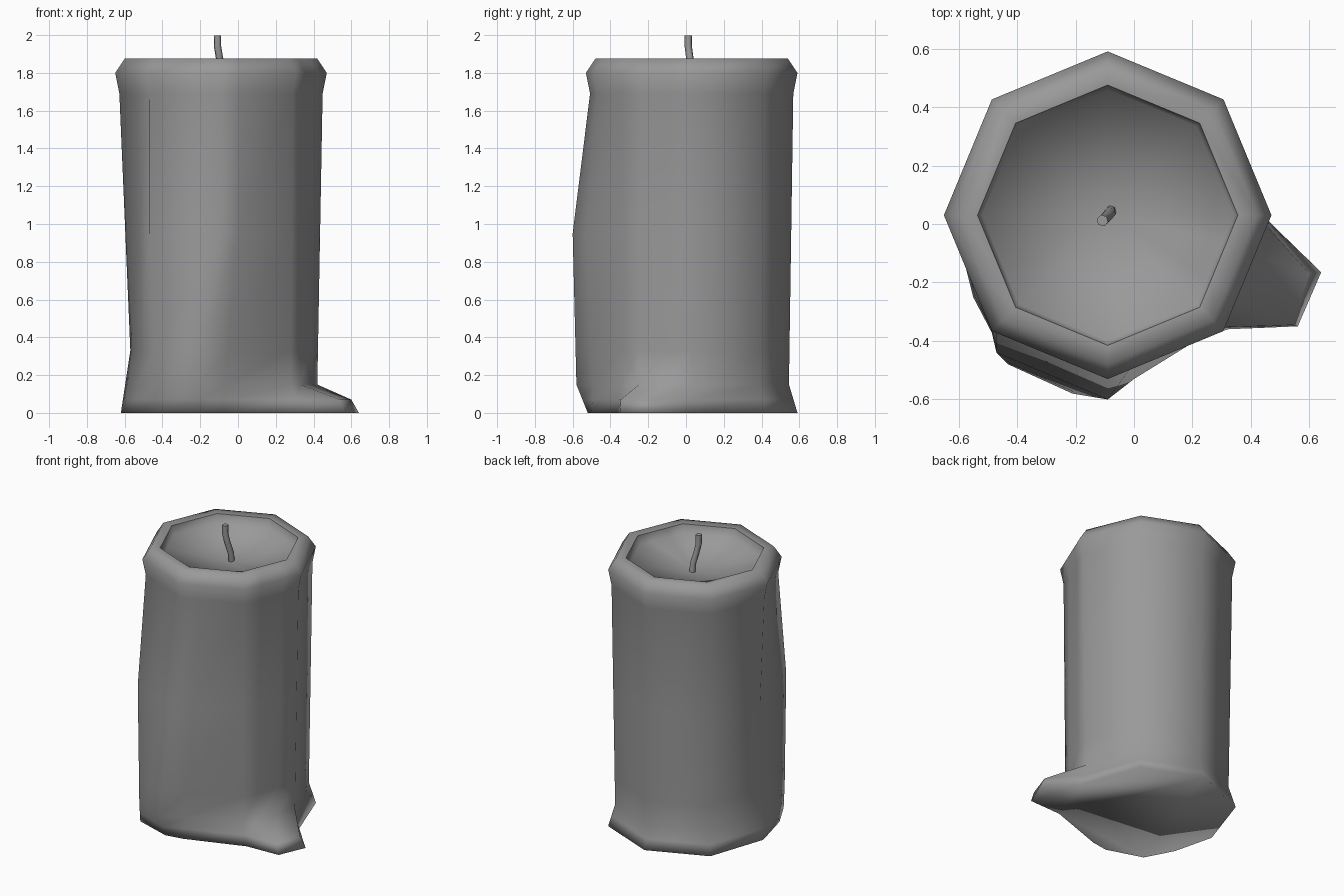
import bpy
import bmesh
import math
from mathutils import Vector

cube = bpy.data.objects.get("Cube")
if cube:
    bpy.data.objects.remove(cube)

# One grey wax colour
grey = bpy.data.materials.new("grey_wax")
grey.use_nodes = True
grey.diffuse_color = (0.32, 0.32, 0.32, 1)
bsdf = grey.node_tree.nodes["Principled BSDF"]
bsdf.inputs["Base Color"].default_value = grey.diffuse_color
bsdf.inputs["Roughness"].default_value = 0.8

CENTRE = Vector((-0.09, 0.03))
SHAFT = {0: 0.56, 0.15: 0.515, 1.69: 0.538, 1.8: 0.56, 1.875: 0.51}
RING_HEIGHTS = (0, 0.07, 0.15, 0.33, 0.95, 1.69, 1.8, 1.875)

# Columns round the candle: octagon position, then low points moved by melted wax
COLUMNS = [
    (0, {0: (0.45, 0.02), 0.15: (0.42, 0.03)}),
    (1, {}), (2, {}), (3, {}),
    (4, {0: (-0.62, 0.03), 0.33: (-0.57, 0.03)}),
    (4.6, {0: (-0.55, -0.25), 0.33: (-0.51, -0.25)}),
    (5, {0: (-0.45, -0.44), 0.15: (-0.43, -0.48), 0.95: (-0.47, -0.44)}),
    (6, {0: (-0.2, -0.52), 0.15: (-0.21, -0.58), 0.95: (-0.09, -0.6)}),
    (6.25, {0: (-0.08, -0.5), 0.15: (-0.07, -0.49), 0.95: (0, -0.53)}),
    (7, {0: (0.32, -0.36), 0.15: (0.28, -0.345)}),
    (7.3, {0: (0.56, -0.35), 0.07: (0.54, -0.345), 0.15: (0.33, -0.25)}),
    (7.7, {0: (0.64, -0.165), 0.07: (0.6, -0.17), 0.15: (0.38, -0.1)}),
]


def direction(step):
    """Point on a unit octagon, lying on its straight sides between corners."""
    def corner(k):
        a = k * math.pi / 4
        return Vector((math.cos(a), math.sin(a)))
    low = math.floor(step)
    return corner(low).lerp(corner(low + 1), step - low)


def column_point(step, moved, z):
    """Interpolate a column's outline at a height."""
    top_moved = max(moved, default=-1)
    keys = {h: CENTRE + direction(step) * r
            for h, r in SHAFT.items() if h > top_moved}
    keys.update({h: Vector(p) for h, p in moved.items()})
    heights = sorted(keys)
    for a, b in zip(heights, heights[1:]):
        if a <= z <= b:
            return keys[a].lerp(keys[b], (z - a) / (b - a))


def bridge(bm, lower, upper):
    n = len(lower)
    for i in range(n):
        j = (i + 1) % n
        bm.faces.new((lower[i], lower[j], upper[j], upper[i]))


# Candle body with rim, drips, puddle and hollow top
bm = bmesh.new()
rings = [[bm.verts.new((*column_point(s, m, z), z)) for s, m in COLUMNS]
         for z in RING_HEIGHTS]
for radius, z in ((0.445, 1.872), (0.43, 1.81)):
    rings.append([bm.verts.new((*(CENTRE + direction(s) * radius), z))
                  for s, m in COLUMNS])
for lower, upper in zip(rings, rings[1:]):
    bridge(bm, lower, upper)
bm.faces.new(list(reversed(rings[0])))

# Shallow bowl of wax
bowl = bm.verts.new((*CENTRE, 1.74))
for i, v in enumerate(rings[-1]):
    bm.faces.new((v, rings[-1][(i + 1) % len(COLUMNS)], bowl))
for f in bm.faces:
    f.smooth = True

# Crisp inner lip
lip = set(rings[-2])
for e in bm.edges:
    if e.verts[0] in lip and e.verts[1] in lip:
        e.smooth = False
bmesh.ops.recalc_face_normals(bm, faces=bm.faces[:])
mesh = bpy.data.meshes.new("candle_body")
bm.to_mesh(mesh)
bm.free()
mesh.materials.append(grey)
body = bpy.data.objects.new("candle_body", mesh)
bpy.context.collection.objects.link(body)

# Bent wick
curve = bpy.data.curves.new("wick", "CURVE")
curve.dimensions = "3D"
curve.bevel_depth = 0.02
curve.bevel_resolution = 1
curve.use_fill_caps = True
path = [(-0.08, 0.045, 1.73), (-0.082, 0.038, 1.8),
        (-0.098, 0.02, 1.88), (-0.108, 0.012, 1.94), (-0.108, 0.012, 1.999)]
spline = curve.splines.new("POLY")
spline.points.add(len(path) - 1)
for point, co in zip(spline.points, path):
    point.co = (*co, 1)
spline.use_smooth = True
curve.materials.append(grey)
wick = bpy.data.objects.new("wick", curve)
bpy.context.collection.objects.link(wick)
